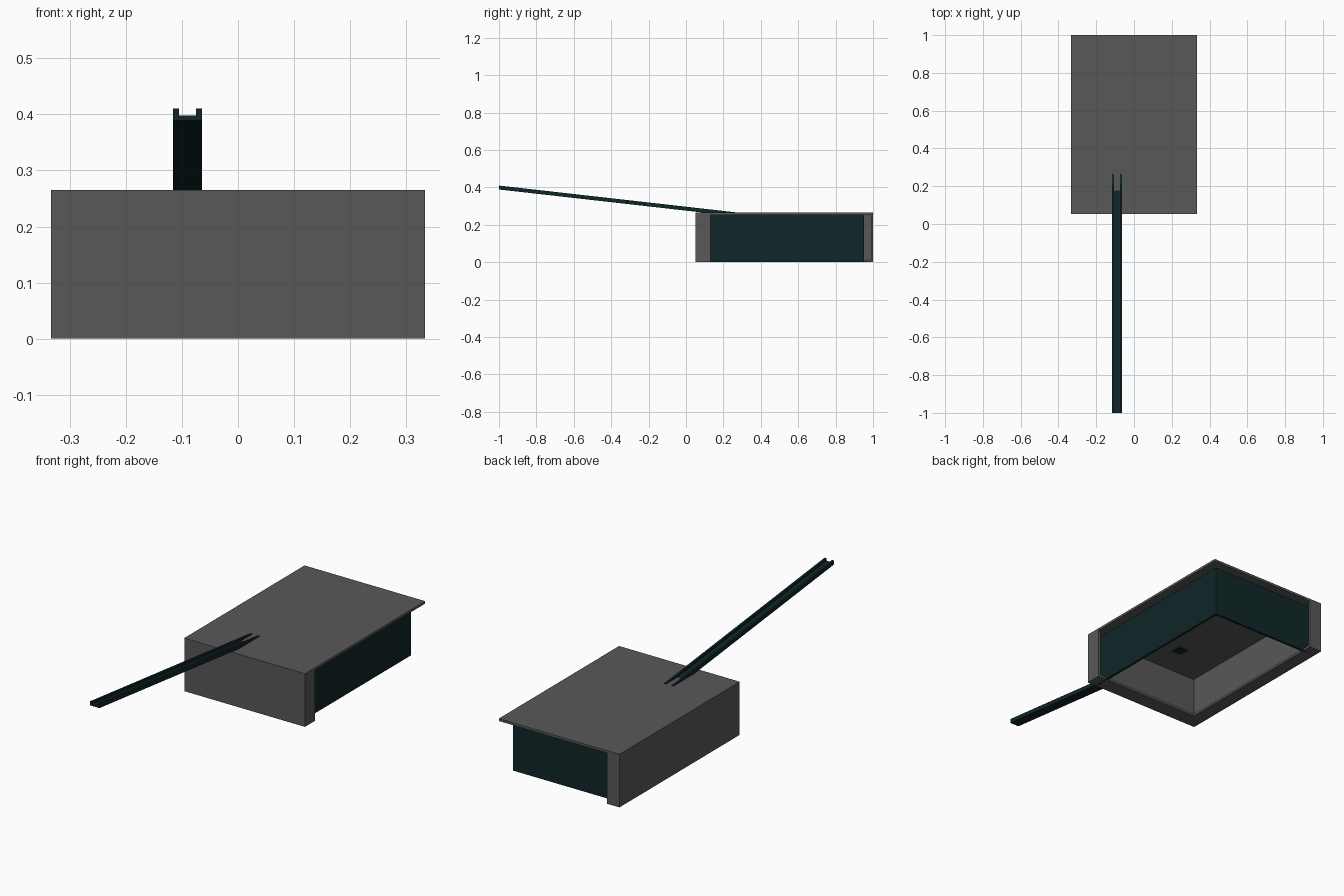
import bpy, bmesh, math
from mathutils import Matrix

if "Cube" in bpy.data.objects:
    bpy.data.objects.remove(bpy.data.objects["Cube"])


def material(name, rgb):
    m = bpy.data.materials.new(name)
    m.diffuse_color = (*rgb, 1)
    m.use_nodes = True
    m.node_tree.nodes["Principled BSDF"].inputs["Base Color"].default_value = m.diffuse_color
    return m


GREY = material("mid grey", (0.098, 0.098, 0.098))
DARK = material("dark teal", (0.005, 0.019, 0.021))


def box(name, x, y, z, mat):
    """Axis-aligned box from (min, max) ranges."""
    bm = bmesh.new()
    bmesh.ops.create_cube(bm, size=1)
    for v in bm.verts:
        v.co = [r[0] + (c + 0.5) * (r[1] - r[0]) for c, r in zip(v.co, (x, y, z))]
    return finish(name, bm, mat)


def finish(name, bm, mat):
    bmesh.ops.recalc_face_normals(bm, faces=bm.faces)
    me = bpy.data.meshes.new(name)
    bm.to_mesh(me)
    bm.free()
    me.materials.append(mat)
    ob = bpy.data.objects.new(name, me)
    bpy.context.collection.objects.link(ob)
    return ob


W, Y0, Y1, H = 0.333, 0.052, 1.0, 0.265
T, LIP = 0.012, 0.08          # sheet thickness, folded lip width
ZR = H - T

# Roof sheet overhanging the recessed walls
box("roof", (-W, W), (Y0, Y1), (ZR, H), GREY)

# Front and left panels with folded lips at the bottom and the free end
box("front_panel", (-W, W), (Y0, Y0 + T), (0, ZR), GREY)
box("front_bottom_lip", (-W + T, W - T), (Y0 + T, Y0 + LIP), (0, T), GREY)
box("front_end_lip", (W - T, W), (Y0 + T, Y0 + LIP), (0, ZR), GREY)
box("left_panel", (-W, -W + T), (Y0 + T, Y1), (0, ZR), GREY)
box("left_bottom_lip", (-W + T, -W + LIP - 0.01), (Y0 + LIP, Y1 - T), (0, T), GREY)
box("left_end_lip", (-W + T, -W + LIP - 0.01), (Y1 - T, Y1), (0, ZR), GREY)

# Dark recessed walls on the right and back
box("right_wall", (0.275, 0.287), (Y0 + T, 0.953), (0, ZR), DARK)
box("back_wall", (-W + T, 0.275), (0.941, 0.953), (0, ZR), DARK)

# Long sloping channel: U profile swept from the raised end into the roof
w, r = 0.0255, 0.0105
profile = [(-w, 0), (w, 0), (w, 0.021), (w - r, 0.021),
           (w - r, 0.009), (r - w, 0.009), (r - w, 0.021), (-w, 0.021)]
bm = bmesh.new()
ends = [[bm.verts.new((-0.09 + x, y, base + z)) for x, z in profile]
        for y, base in ((-1.0, 0.389), (0.265, 0.246))]
for ring in ends:
    bm.faces.new(ring)
for i in range(len(profile)):
    j = (i + 1) % len(profile)
    bm.faces.new((ends[0][i], ends[0][j], ends[1][j], ends[1][i]))
finish("sloping_channel", bm, DARK)
